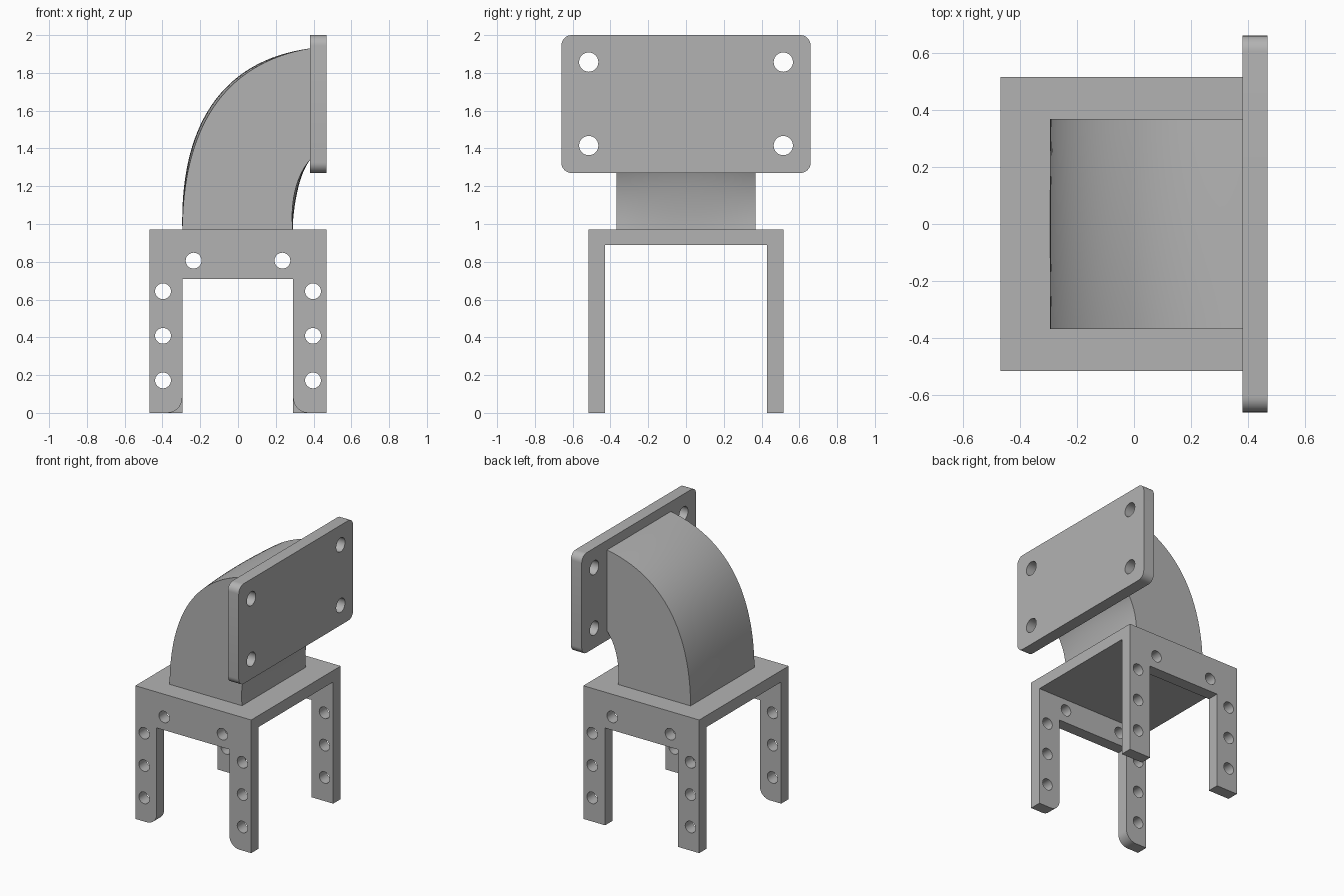
import bpy, bmesh, math
from mathutils import Vector, Matrix
from mathutils.geometry import interpolate_bezier

default = bpy.data.objects.get("Cube")
if default:
    bpy.data.objects.remove(default, do_unlink=True)

GREY = (0.45, 0.45, 0.45, 1)
grey = bpy.data.materials.new("plain grey")
grey.use_nodes = True
grey.diffuse_color = GREY
grey.node_tree.nodes["Principled BSDF"].inputs["Base Color"].default_value = GREY


def make(name, bm):
    bmesh.ops.recalc_face_normals(bm, faces=bm.faces)
    mesh = bpy.data.meshes.new(name)
    bm.to_mesh(mesh)
    bm.free()
    mesh.materials.append(grey)
    obj = bpy.data.objects.new(name, mesh)
    bpy.context.scene.collection.objects.link(obj)
    return obj


def box(name, low, high):
    low, high = Vector(low), Vector(high)
    bm = bmesh.new()
    bmesh.ops.create_cube(bm, size=1, matrix=Matrix.Translation((low + high) / 2)
                          @ Matrix.Diagonal((*(high - low), 1)))
    return make(name, bm)


def drill(centre, radius, axis, depth):
    turn = Matrix.Rotation(math.pi / 2, 4, "Y" if axis == "X" else "X")
    bm = bmesh.new()
    bmesh.ops.create_cone(bm, cap_ends=True, segments=32, radius1=radius, radius2=radius,
                          depth=depth, matrix=Matrix.Translation(centre) @ turn)
    return make("drill", bm)


def activate(obj):
    bpy.ops.object.select_all(action="DESELECT")
    obj.select_set(True)
    bpy.context.view_layer.objects.active = obj


def cut(obj, cutter):
    cutter.hide_render = True
    mod = obj.modifiers.new("cut", "BOOLEAN")
    mod.operation, mod.solver, mod.object = "DIFFERENCE", "EXACT", cutter
    activate(obj)
    bpy.ops.object.modifier_apply(modifier=mod.name)
    bpy.data.objects.remove(cutter, do_unlink=True)


def round_edges(obj, rule, radius):
    bm = bmesh.new()
    bm.from_mesh(obj.data)
    edges = [e for e in bm.edges if rule(e.verts[0].co, e.verts[1].co)]
    bmesh.ops.bevel(bm, geom=edges, offset=radius, segments=8, profile=0.5, affect="EDGES")
    bm.to_mesh(obj.data)
    bm.free()


def smooth(obj):
    activate(obj)
    bpy.ops.object.shade_smooth_by_angle(angle=math.radians(30))


# Four-legged bracket: a block opened along both directions
bracket = box("bracket", (-0.468, -0.516, 0), (0.468, 0.516, 0.972))
cut(bracket, box("channel", (-1, -0.43, -1), (1, 0.43, 0.888)))
cut(bracket, box("leg_gap", (-0.295, -1, -1), (0.292, 1, 0.71)))
# Inner toes of the front legs are rounded
round_edges(bracket, lambda a, b: all(v.z < 0.01 and v.y < 0 and abs(v.x) < 0.35 for v in (a, b))
            and abs(a.x - b.x) < 0.01, 0.08)
# Screw holes in legs and crossbars
for side in (-1, 1):
    for x, z in ((0.235, 0.806), (0.397, 0.644), (0.397, 0.408), (0.397, 0.172)):
        cut(bracket, drill((side * x, 0, z), 0.042, "Y", 2))
smooth(bracket)

# Mounting plate with rounded corners and four holes
plate = box("mounting_plate", (0.38, -0.66, 1.27), (0.468, 0.66, 2))
round_edges(plate, lambda a, b: abs(a.x - b.x) > 0.01, 0.055)
for y in (-0.515, 0.515):
    for z in (1.415, 1.857):
        cut(plate, drill((0.42, y, z), 0.051, "X", 0.5))
smooth(plate)

# Curved neck: sections swept between outer and inner curves, slightly crowned across
STEPS, ACROSS, HALF = 32, 16, 0.368


def curve(*points):
    return interpolate_bezier(*[Vector((x, 0, z)) for x, z in points], STEPS + 1)


outer = curve((-0.295, 0.972), (-0.29, 1.49), (-0.09, 1.85), (0.382, 1.93))
inner = curve((0.29, 0.972), (0.275, 1.12), (0.31, 1.26), (0.382, 1.34))
bm = bmesh.new()
rings = []
for i, (o, n) in enumerate(zip(outer, inner)):
    out = (o - n).normalized()
    swell = 0.015 * math.sin(math.pi * i / STEPS)
    rows = []
    for base, sign in ((o, 1), (n, -1)):
        row = []
        for j in range(ACROSS + 1):
            u = 2 * j / ACROSS - 1
            offset = out * sign * swell * (1 - u * u)
            row.append(bm.verts.new(base + offset + Vector((0, u * HALF, 0))))
        rows.append(row)
    rings.append(rows[0] + rows[1][::-1])
for a, b in zip(rings, rings[1:]):
    for j in range(len(a)):
        k = (j + 1) % len(a)
        bm.faces.new((a[j], a[k], b[k], b[j]))
bm.faces.new(rings[0])
bm.faces.new(rings[-1])
smooth(make("curved_neck", bm))
